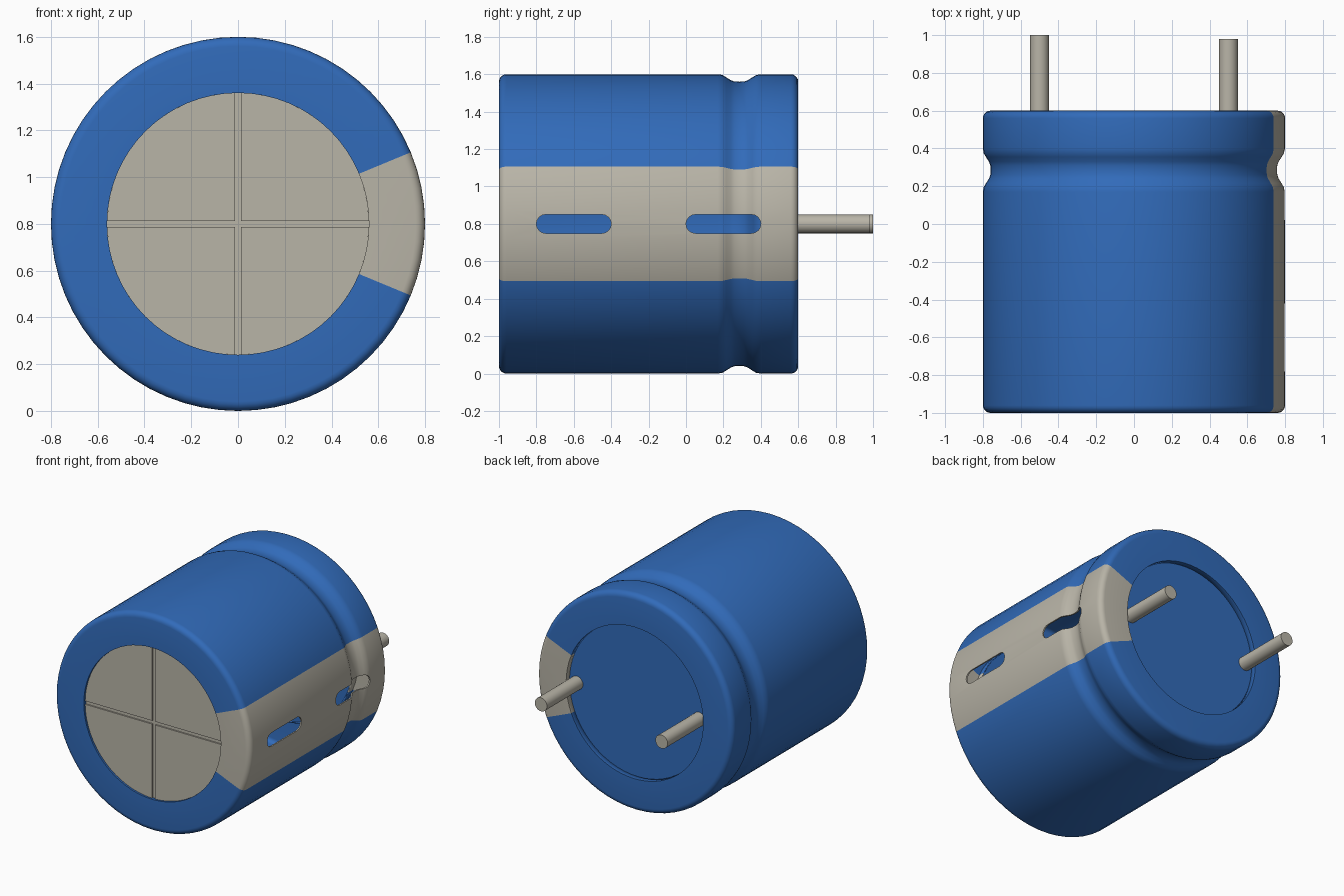
import bpy, bmesh
from math import sin, cos, pi, asin, atan2, radians

cube = bpy.data.objects.get("Cube")
if cube:
    bpy.data.objects.remove(cube)

AXIS_Z = 0.8       # height of the can's axis
SEGMENTS = 64
RIM = 0.56         # radius of the end openings


def material(name, rgb):
    m = bpy.data.materials.new(name)
    m.use_nodes = True
    m.diffuse_color = (*rgb, 1)
    m.node_tree.nodes["Principled BSDF"].inputs["Base Color"].default_value = (*rgb, 1)
    return m


blue = material("sleeve_blue", (0.031, 0.147, 0.49))
grey = material("warm_grey", (0.485, 0.46, 0.39))


def make_object(name, bm, mats):
    mesh = bpy.data.meshes.new(name)
    bm.to_mesh(mesh)
    bm.free()
    ob = bpy.data.objects.new(name, mesh)
    bpy.context.collection.objects.link(ob)
    for m in mats:
        mesh.materials.append(m)
    return ob


def smooth(ob):
    bpy.ops.object.select_all(action='DESELECT')
    ob.select_set(True)
    bpy.context.view_layer.objects.active = ob
    bpy.ops.object.shade_smooth_by_angle(angle=radians(35))


def add_prism(bm, outline, start, end, place):
    """Extrude a flat outline from start to end; place maps (u, v, depth) to 3D."""
    a = [bm.verts.new(place(u, v, start)) for u, v in outline]
    b = [bm.verts.new(place(u, v, end)) for u, v in outline]
    bm.faces.new(a)
    bm.faces.new(b[::-1])
    for i in range(len(a)):
        j = (i + 1) % len(a)
        bm.faces.new((a[j], a[i], b[i], b[j]))
    bmesh.ops.recalc_face_normals(bm, faces=bm.faces)


def along_y(u, v, d):
    return (u, d, AXIS_Z + v)


def along_x(u, v, d):
    return (d, u, AXIS_Z + v)


def arc(cx, cy, r, a0, a1, n):
    return [(cx + r * cos(a0 + (a1 - a0) * i / n), cy + r * sin(a0 + (a1 - a0) * i / n))
            for i in range(n + 1)]


def cylinder(name, x, r, y0, y1, mat, n=SEGMENTS):
    bm = bmesh.new()
    add_prism(bm, arc(x, 0, r, 0, 2 * pi, n)[:-1], y0, y1, along_y)
    ob = make_object(name, bm, [mat])
    smooth(ob)
    return ob


# Sleeve: turned profile of (radius, y), with rounded ends and a crimped groove
B = 0.04
profile = [(RIM, -0.95), (RIM, -1)]
profile += arc(0.8 - B, -1 + B, B, -pi / 2, 0, 5)
profile += [(0.8, 0.17), (0.796, 0.195), (0.784, 0.215), (0.768, 0.24), (0.761, 0.26),
            (0.76, 0.285), (0.761, 0.31), (0.768, 0.33), (0.784, 0.355),
            (0.796, 0.375), (0.8, 0.4)]
profile += arc(0.8 - B, 0.6 - B, B, 0, pi / 2, 5)
profile += [(RIM, 0.6), (RIM, 0.54)]

bm = bmesh.new()
rings = []
for r, y in profile:
    rings.append([bm.verts.new(along_y(r * cos(t), r * sin(t), y))
                  for t in (2 * pi * k / SEGMENTS for k in range(SEGMENTS))])
for p, q in zip(rings, rings[1:]):
    for k in range(SEGMENTS):
        n = (k + 1) % SEGMENTS
        f = bm.faces.new((p[k], q[k], q[n], p[n]))
        # Polarity stripe along the left side
        c = f.calc_center_median()
        f.material_index = int(abs(atan2(c.z - AXIS_Z, c.x)) < pi / 8)
sleeve = make_object("sleeve", bm, [blue, grey])

# Cutter for the two rounded slots in the stripe
bm = bmesh.new()
for y0 in (-0.8, 0.0):
    slot = arc(y0 + 0.05, 0, 0.05, pi / 2, 3 * pi / 2, 8)
    slot += arc(y0 + 0.35, 0, 0.05, -pi / 2, pi / 2, 8)
    add_prism(bm, slot, 0.7, 0.9, along_x)
for f in bm.faces:
    f.material_index = 1
cutter = make_object("slot_cutter", bm, [blue, grey])
cutter.hide_render = True
cutter.hide_set(True)

shell = sleeve.modifiers.new("thickness", 'SOLIDIFY')
shell.thickness = 0.01
shell.offset = -1
cut = sleeve.modifiers.new("slots", 'BOOLEAN')
cut.operation = 'DIFFERENCE'
cut.solver = 'EXACT'
cut.object = cutter
smooth(sleeve)

# Front end: grey vent plate of four quadrants parted by a cross-shaped groove
cylinder("front_liner", 0, RIM + 0.003, -0.962, -0.952, blue)
cylinder("vent_base", 0, RIM + 0.003, -0.975, -0.96, grey)
bm = bmesh.new()
GAP = 0.0125
edge = asin(GAP / RIM)
quadrant = [(GAP, GAP)] + arc(0, 0, RIM, edge, pi / 2 - edge, 16)
for sx in (1, -1):
    for sz in (1, -1):
        add_prism(bm, [(sx * u, sz * v) for u, v in quadrant], -0.985, -0.97, along_y)
make_object("vent_quadrants", bm, [grey])

# Back end: recessed seal and two leads of unequal length
cylinder("back_seal", 0, RIM + 0.003, 0.545, 0.56, blue)
cylinder("right_lead", -0.5, 0.05, 0.55, 1.0, grey, 24)
cylinder("left_lead", 0.5, 0.05, 0.55, 0.98, grey, 24)
